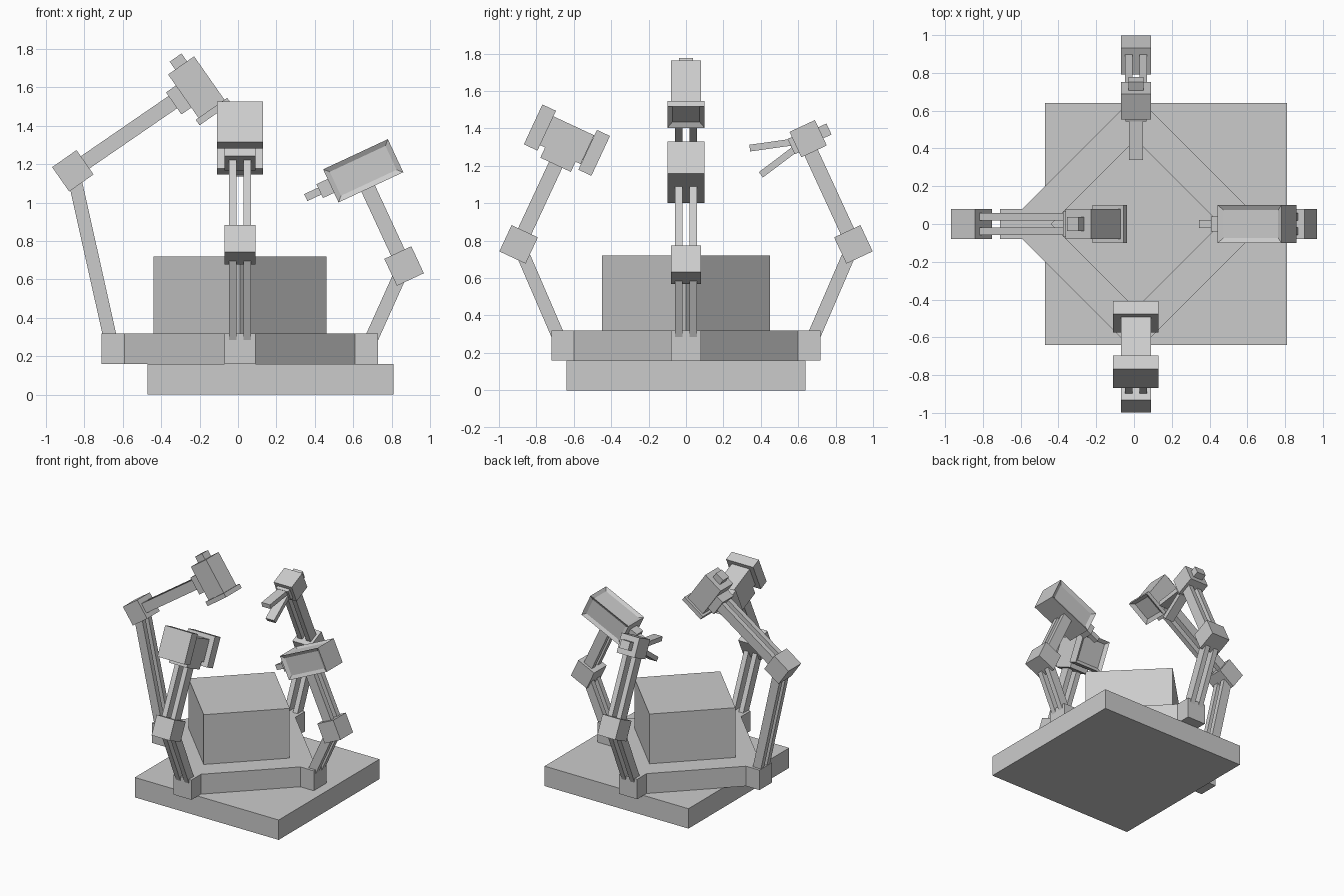
import bpy, bmesh, math
from mathutils import Matrix, Vector

if "Cube" in bpy.data.objects:
    bpy.data.objects.remove(bpy.data.objects["Cube"])

grey = bpy.data.materials.new("plain grey")
grey.diffuse_color = (0.6, 0.6, 0.6, 1)
grey.use_nodes = True
grey.node_tree.nodes["Principled BSDF"].inputs["Base Color"].default_value = grey.diffuse_color
CX = 0.01  # axis shared by the ring and the four arms


def finish(name, bm):
    bmesh.ops.recalc_face_normals(bm, faces=bm.faces[:])
    mesh = bpy.data.meshes.new(name)
    bm.to_mesh(mesh)
    bm.free()
    mesh.materials.append(grey)
    obj = bpy.data.objects.new(name, mesh)
    bpy.context.collection.objects.link(obj)
    return obj


def prism(name, points, z0, z1):
    bm = bmesh.new()
    face = bm.faces.new([bm.verts.new((x + CX, y, z0)) for x, y in points])
    top = bmesh.ops.extrude_face_region(bm, geom=[face])["geom"]
    bmesh.ops.translate(bm, vec=(0, 0, z1 - z0),
                        verts=[v for v in top if isinstance(v, bmesh.types.BMVert)])
    return finish(name, bm)


def box(name, matrix, size, recess=(), margin=0.03, depth=0.015):
    """Box with sunken panels on the sides listed in recess."""
    bm = bmesh.new()
    bmesh.ops.create_cube(bm, size=1, matrix=Matrix.Diagonal((*size, 1)))
    for d in recess:
        bm.normal_update()
        face = max(bm.faces, key=lambda f: f.normal.dot(Vector(d)) * f.calc_area()
                   if f.normal.dot(Vector(d)) > 0.9 else -1)
        bmesh.ops.inset_region(bm, faces=[face], thickness=margin)
        bmesh.ops.translate(bm, verts=face.verts[:], vec=-depth * Vector(d))
    bm.transform(matrix)
    return finish(name, bm)


class Arm:
    """Arm laid out in a radius/height plane, turned around the centre."""

    def __init__(self, name, turn):
        self.name = name
        self.base = Matrix.Translation((CX, 0, 0)) @ Matrix.Rotation(math.radians(turn), 4, 'Z')
        self.part("hip", self.at(0.66, 0.24, 0), (0.12, 0.16, 0.16))

    def at(self, r, z, angle):
        return (self.base @ Matrix.Translation((r, 0, z))
                @ Matrix.Rotation(-math.radians(angle), 4, 'Y'))

    def part(self, label, frame, size, offset=(0, 0, 0), **kw):
        box(f"{self.name}_{label}", frame @ Matrix.Translation(offset), size, **kw)

    def bars(self, label, a, b, width):
        # pair of parallel bars between two points
        dr, dz = b[0] - a[0], b[1] - a[1]
        frame = self.at((a[0] + b[0]) / 2, (a[1] + b[1]) / 2, math.degrees(math.atan2(dz, dr)))
        for side in (-1, 1):
            self.part(label, frame, (math.hypot(dr, dz), 0.04, width), (0, side * 0.038, 0))

    def limbs(self, foot, elbow, wrist, tilt):
        self.bars("lower_bar", foot, elbow, 0.07)
        self.part("elbow", self.at(*elbow, tilt), (0.155, 0.16, 0.155))
        self.bars("upper_bar", elbow, wrist, 0.078)


# Base slab, octagonal ring and central block
box("base_slab", Matrix.Translation((0.17, 0, 0.08)), (1.28, 1.28, 0.16))
octagon = [(0.6, -0.08), (0.6, 0.08), (0.08, 0.6), (-0.08, 0.6),
           (-0.6, 0.08), (-0.6, -0.08), (-0.08, -0.6), (0.08, -0.6)]
prism("ring_platform", octagon, 0.16, 0.32)
prism("central_block", [(0.45, 0), (0, 0.45), (-0.45, 0), (0, -0.45)], 0.32, 0.72)

# Right arm: panelled body with a nozzle
arm = Arm("right", 0)
arm.limbs((0.675, 0.27), (0.855, 0.67), (0.665, 1.08), 25)
f = arm.at(0.642, 1.166, 25)
arm.part("tool_body", f, (0.372, 0.20, 0.19),
         recess=((0, -1, 0), (0, 1, 0), (0, 0, 1)), margin=0.037)
arm.part("nozzle_collar", f, (0.07, 0.08, 0.08), (-0.215, 0, 0))
arm.part("nozzle", f, (0.10, 0.04, 0.04), (-0.28, 0, 0))

# Left arm: tall arm with a flanged head
arm = Arm("left", 180)
arm.limbs((0.67, 0.27), (0.87, 1.166), (0.34, 1.53), 55)
f = arm.at(0.226, 1.60, 55)
arm.part("head", f, (0.28, 0.16, 0.165))
arm.part("head_flange", f, (0.035, 0.20, 0.20), (-0.153, 0, 0),
         recess=((-1, 0, 0),), margin=0.04, depth=0.02)
arm.part("head_cap", f, (0.06, 0.075, 0.075), (0.16, 0, 0))
arm.part("head_collar", f, (0.14, 0.14, 0.07), (0, 0, -0.11))

# Front arm: body between two square plates
arm = Arm("front", -90)
arm.limbs((0.675, 0.27), (0.895, 0.78), (0.69, 1.22), 25)
f = arm.at(0.636, 1.337, 25)
arm.part("tool_body", f, (0.24, 0.16, 0.17))
arm.part("tool_wrist", f, (0.18, 0.16, 0.14), (0, 0, -0.075))
arm.part("tool_neck", f, (0.06, 0.12, 0.12), (-0.11, 0, 0))
arm.part("rear_plate", f, (0.08, 0.24, 0.235), (0.16, 0, 0))
arm.part("inner_plate", f, (0.077, 0.24, 0.235), (-0.16, 0, 0),
         recess=((-1, 0, 0),), margin=0.035, depth=0.02)

# Back arm: gripper with two spread fingers
arm = Arm("back", 90)
arm.limbs((0.675, 0.27), (0.895, 0.78), (0.66, 1.29), 25)
f = arm.at(0.653, 1.345, 25)
arm.part("palm", f, (0.15, 0.16, 0.15))
arm.part("palm_cap", f, (0.05, 0.08, 0.065), (0.098, 0, 0))
arm.part("palm_collar", f, (0.03, 0.11, 0.09), (-0.085, 0, 0))
arm.part("upper_finger", arm.at(0.45, 1.31, 8), (0.22, 0.075, 0.036))
arm.part("lower_finger", arm.at(0.488, 1.218, 37), (0.22, 0.075, 0.036))
